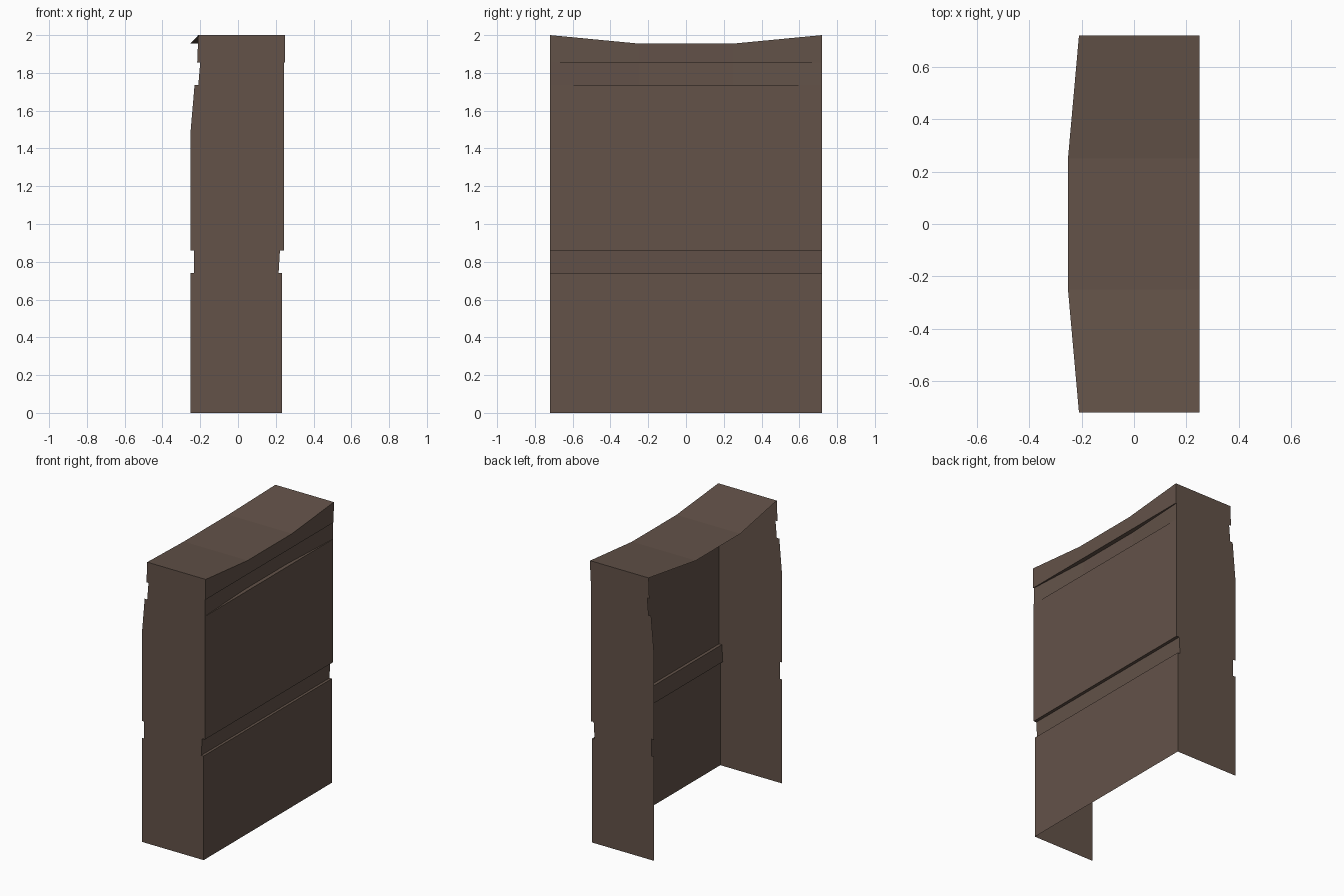
import bpy, bmesh

if "Cube" in bpy.data.objects:
    bpy.data.objects.remove(bpy.data.objects["Cube"])

W, M = 0.72, 0.25          # half width, where the curves flatten
YS = (-W, -M, M, W)

mat = bpy.data.materials.new("dark brown")
mat.diffuse_color = (0.125, 0.085, 0.066, 1)
mat.use_nodes = True
mat.node_tree.nodes["Principled BSDF"].inputs["Base Color"].default_value = mat.diffuse_color


def make(name, faces):
    bm = bmesh.new()
    for f in faces:
        bm.faces.new([bm.verts.new(p) for p in f])
    bmesh.ops.remove_doubles(bm, verts=bm.verts, dist=1e-5)
    me = bpy.data.meshes.new(name)
    bm.to_mesh(me)
    bm.free()
    me.materials.append(mat)
    ob = bpy.data.objects.new(name, me)
    bpy.context.collection.objects.link(ob)
    return ob


# Grooved panel profile: (x at ends, x in middle, z at ends, z in middle)
panel = [(.234, .234, 0, 0), (.234, .234, .74, .74), (.215, .215, .74, .74),
         (.222, .222, .86, .86), (.244, .244, .86, .86), (.244, .244, 1.735, 1.735),
         (.243, .217, 1.735, 1.735), (.243, .217, 1.855, 1.855),
         (.248, .248, 1.855, 1.855), (.25, .25, 2, 1.955)]


def row(r):
    return [(r[1], y, r[3]) if abs(y) < W else (r[0], y, r[2]) for y in YS]


faces = []
for a, b in zip(panel, panel[1:]):
    ra, rb = row(a), row(b)
    for i in range(3):
        faces.append([ra[i], ra[i + 1], rb[i + 1], rb[i]])
make("outer_panel", faces)

# Side walls, notched on both edges
inner = [(-.21, 2), (-.216, 1.855), (-.2, 1.855), (-.21, 1.735), (-.23, 1.735),
         (-.252, 1.48), (-.252, .86), (-.234, .86), (-.234, .74), (-.252, .74), (-.252, 0)]
side = [(r[0], r[2]) for r in panel] + inner
make("left_side_wall", [[(x, -W, z) for x, z in side]])
make("right_side_wall", [[(x, W, z) for x, z in reversed(side)]])

# Dished top
outer = row(panel[-1])
back = row((-.21, -.252, 2, 1.955))
make("top", [[back[i], outer[i], outer[i + 1], back[i + 1]] for i in range(3)])
